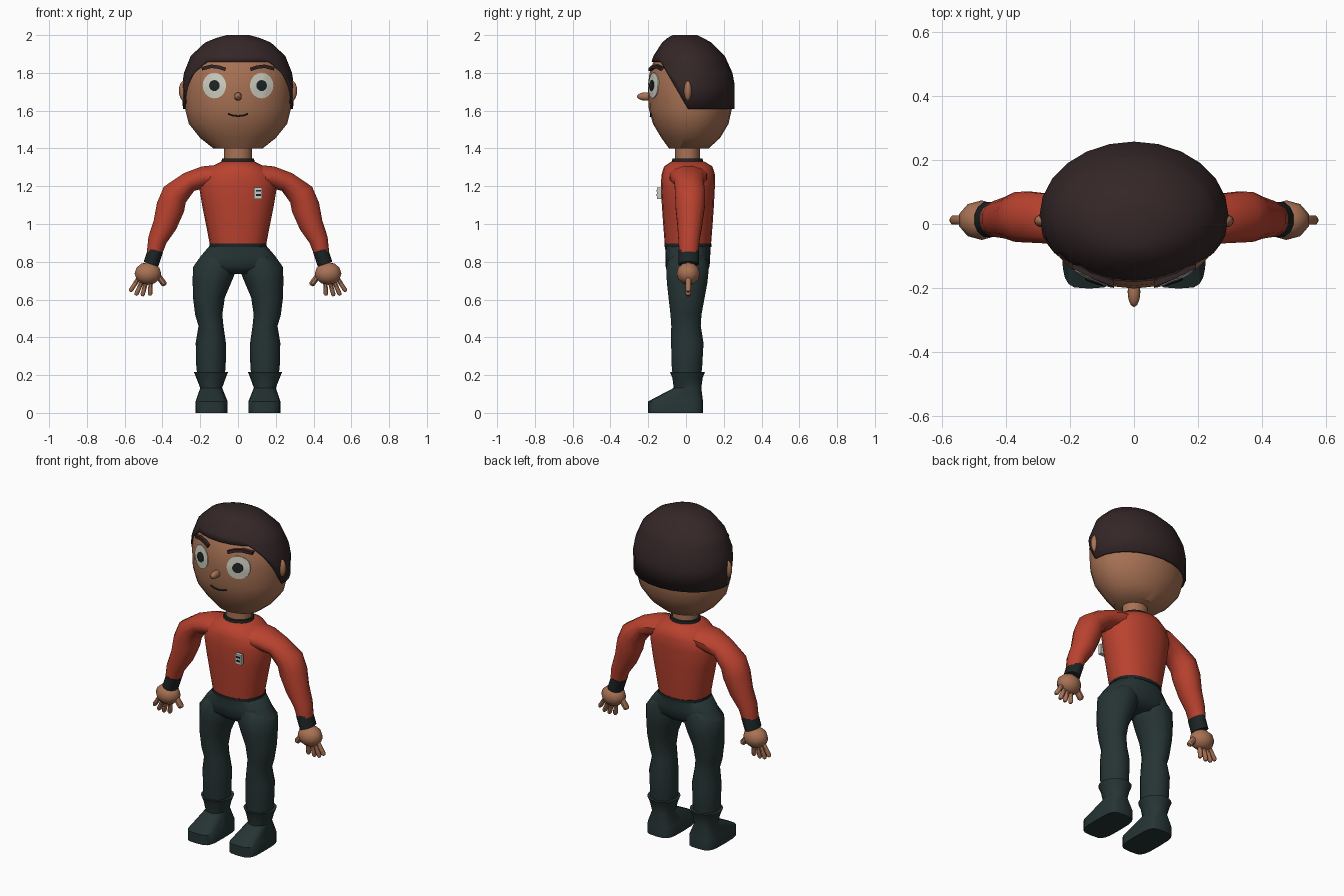
import bpy, bmesh, math
from mathutils import Vector
from mathutils.bvhtree import BVHTree

if "Cube" in bpy.data.objects:
    bpy.data.objects.remove(bpy.data.objects["Cube"])


def material(name, *rgb):
    m = bpy.data.materials.new(name)
    m.diffuse_color = [((c / 255 + 0.055) / 1.055) ** 2.4 for c in rgb] + [1]
    m.use_nodes = True
    m.node_tree.nodes["Principled BSDF"].inputs["Base Color"].default_value = m.diffuse_color
    return m


SKIN = material("skin", 168, 114, 84)
RED = material("red_shirt", 186, 66, 47)
HAIR = material("dark_brown_hair", 52, 38, 39)
DARK = material("dark_teal_cloth", 38, 52, 52)
TRIM = material("near_black_trim", 28, 36, 37)
WHITE = material("eye_white", 205, 205, 192)
GREY = material("badge_grey", 200, 200, 196)


def finish(name, bm, mat, angle=42):
    bmesh.ops.recalc_face_normals(bm, faces=bm.faces)
    me = bpy.data.meshes.new(name)
    bm.to_mesh(me)
    bm.free()
    me.materials.append(mat)
    ob = bpy.data.objects.new(name, me)
    bpy.context.collection.objects.link(ob)
    bpy.ops.object.select_all(action='DESELECT')
    ob.select_set(True)
    bpy.context.view_layer.objects.active = ob
    bpy.ops.object.shade_smooth_by_angle(angle=math.radians(angle))
    return ob


def skin_rings(rings, cap=True):
    """Bridge equal rings of points into a closed skin."""
    bm = bmesh.new()
    vs = [[bm.verts.new(p) for p in r] for r in rings]
    n = len(vs[0])
    for a, b in zip(vs, vs[1:]):
        for i in range(n):
            bm.faces.new((a[i], a[(i + 1) % n], b[(i + 1) % n], b[i]))
    if cap:
        bm.faces.new(vs[0][::-1])
    bm.faces.new(vs[-1])
    return bm


def sp(v, e):
    return math.copysign(abs(v) ** (2 / e), v)


def loft_bm(sections, sides=16, s=1, cap=True):
    """Stack of (super)ellipses: cx, cy, z, rx, ry, exponent."""
    rings = []
    for cx, cy, z, rx, ry, e in sections:
        ts = [2 * math.pi * i / sides for i in range(sides)]
        rings.append([(s * (cx + rx * sp(math.cos(t), e)), cy + ry * sp(math.sin(t), e), z) for t in ts])
    return skin_rings(rings, cap)


def tube(name, pts, mat, sides=10, s=1):
    """Tube through points x, y, z, radius in the xz plane, radius along y."""
    rings = []
    for i, (x, y, z, r, ry) in enumerate(pts):
        a, b = pts[max(i - 1, 0)], pts[min(i + 1, len(pts) - 1)]
        d = Vector((b[0] - a[0], 0, b[2] - a[2])).normalized()
        ring = []
        for k in range(sides):
            t = 2 * math.pi * (k + 0.5) / sides
            c = r * math.cos(t)
            ring.append((s * (x - d.z * c), y + ry * math.sin(t), z + d.x * c))
        rings.append(ring)
    return finish(name, skin_rings(rings), mat)


def ball(name, loc, rad, mat, u=12, v=8):
    bm = bmesh.new()
    bmesh.ops.create_uvsphere(bm, u_segments=u, v_segments=v, radius=1)
    for p in bm.verts:
        p.co = [p.co[i] * rad[i] + loc[i] for i in range(3)]
    return finish(name, bm, mat)


def box(name, loc, size, mat):
    bm = bmesh.new()
    bmesh.ops.create_cube(bm, size=1)
    for p in bm.verts:
        p.co = [p.co[i] * size[i] + loc[i] for i in range(3)]
    return finish(name, bm, mat)


def spans(rows):
    """Head sections from z, half width, front y, back y."""
    return [(0, (f + b) / 2, z, rx, (b - f) / 2, 2) for z, rx, f, b in rows]


# Head
head = loft_bm(spans([(1.40, .13, -.09, .12), (1.455, .20, -.13, .18), (1.53, .26, -.175, .225),
                      (1.61, .28, -.197, .243), (1.73, .284, -.202, .245), (1.80, .274, -.193, .233),
                      (1.88, .24, -.165, .195), (1.95, .165, -.115, .12)]), 24)
head_tree = BVHTree.FromBMesh(head)
finish("head", head, SKIN)


def face_y(x, z):
    return head_tree.ray_cast(Vector((x, -1, z)), Vector((0, 1, 0)))[0].y


# Hair cap, with the face opening cut away
hair = loft_bm(spans([(1.61, .292, -.205, .257), (1.735, .296, -.208, .258), (1.80, .286, -.202, .246),
                      (1.89, .25, -.172, .205), (1.96, .175, -.127, .135), (1.985, .115, -.098, .09),
                      (2.0, .06, -.07, .06)]), 24, cap=False)
low, slant = Vector((0, .01, 1.61)), Vector((0, -.25, -.145))
for co, no in ((Vector((0, 0, 1.86)), Vector((0, 0, 1))), (low, slant)):
    bmesh.ops.bisect_plane(hair, geom=hair.verts[:] + hair.edges[:] + hair.faces[:], plane_co=co, plane_no=no)
face_hole = [f for f in hair.faces if f.calc_center_median().z < 1.86
             and (f.calc_center_median() - low).dot(slant) > 0]
bmesh.ops.delete(hair, geom=face_hole, context='FACES')
hair_ob = finish("hair", hair, HAIR)
mod = hair_ob.modifiers.new("thickness", 'SOLIDIFY')
mod.thickness, mod.offset = .016, -1


# Face details
def disc(name, cx, cz, rx, rz, lift, mat, n=20):
    rings = []
    for k, back in ((1, -.012), (1, lift), (.75, lift), (.5, lift), (.2, lift)):
        ring = []
        for i in range(n):
            t = 2 * math.pi * i / n
            x, z = cx + k * rx * math.cos(t), cz + k * rz * math.sin(t)
            ring.append((x, face_y(x, z) - back, z))
        rings.append(ring)
    finish(name, skin_rings(rings), mat)


for s, side in ((1, "left"), (-1, "right")):
    disc(side + "_eye", s * .125, 1.733, .062, .068, .005, WHITE)
    disc(side + "_pupil", s * .125, 1.733, .028, .029, .009, TRIM)
    brow = [(.066, 1.818), (.10, 1.830), (.14, 1.835), (.192, 1.822)]
    tube(side + "_eyebrow", [(x, face_y(x, z) - .006, z, .013, .016) for x, z in brow], HAIR, 4, s)
    ball(side + "_ear", (s * .286, .01, 1.705), (.027, .021, .054), SKIN)
ball("nose", (0, -.212, 1.675), (.02, .048, .022), SKIN)
lips = [(-.052, 1.583), (-.03, 1.574), (0, 1.571), (.03, 1.574), (.052, 1.583)]
tube("mouth", [(x, face_y(x, z), z, .005, .007) for x, z in lips], TRIM, 6)

# Neck, collar, torso and waistband
finish("neck", loft_bm([(0, .008, z, .074, .066, 2) for z in (1.30, 1.43)]), SKIN)
finish("collar", loft_bm([(0, .008, 1.315, .092, .086, 2), (0, .008, 1.346, .084, .08, 2)]), TRIM)
finish("torso", loft_bm([(0, .01, .885, .148, .122, 2.2), (0, .01, 1.0, .17, .131, 2.2),
                         (0, .01, 1.1, .19, .138, 2.2), (0, .01, 1.2, .207, .143, 2.2),
                         (0, .012, 1.26, .19, .142, 2.2), (0, .012, 1.305, .14, .128, 2.1),
                         (0, .01, 1.332, .085, .085, 2)], 20), RED, 60)
finish("waistband", loft_bm([(0, .01, z, .152, .125, 2.2) for z in (.878, .896)], 20), TRIM)

# Badge with dark bars
box("badge", (.107, -.142, 1.162), (.042, .022, .06), GREY)
for z in (1.176, 1.154):
    box("badge_bar", (.109, -.154, z), (.026, .006, .009), TRIM)

# Trousers
finish("trouser_seat", loft_bm([(0, .008, .735, .13, .075, 2), (0, .008, .775, .236, .117, 2.2),
                                (0, .01, .83, .197, .118, 2.2), (0, .01, .885, .15, .121, 2.2)], 20), DARK, 60)
for s, side in ((1, "left"), (-1, "right")):
    legs = [(.143, .005, .17, .07, .075), (.143, .005, .25, .078, .083), (.144, .007, .37, .08, .088),
            (.143, .0, .46, .066, .08), (.155, .0, .52, .072, .084), (.154, .003, .61, .084, .098),
            (.138, .006, .69, .102, .110), (.121, .008, .77, .118, .116), (.095, .01, .83, .09, .10)]
    finish(side + "_trouser_leg", loft_bm([p + (2,) for p in legs], 14, s), DARK, 60)

    # Boot with flared cuff and square toe
    finish(side + "_boot", loft_bm([(.14, -.056, 0, .085, .146, 4), (.14, -.056, .06, .085, .146, 4),
                                    (.142, .008, .132, .058, .073, 2.3), (.143, .008, .185, .078, .08, 2),
                                    (.143, .008, .217, .091, .093, 2)], 20, s), DARK)

    # Sleeve and cuff
    tube(side + "_sleeve", [(.08, .012, 1.262, .055, .105), (.18, .012, 1.248, .06, .1),
                            (.26, .016, 1.222, .056, .08), (.335, .022, 1.155, .074, .082),
                            (.357, .022, 1.09, .078, .08), (.387, .02, .995, .066, .068),
                            (.427, .016, .915, .052, .058), (.443, .014, .845, .042, .052)], RED, 12, s)
    tube(side + "_cuff", [(.436, .014, .862, .042, .056), (.461, .014, .788, .042, .056)], TRIM, 12, s)

    # Hand
    ball(side + "_palm", (s * .477, .012, .738), (.074, .062, .06), SKIN, 10, 6)
    fingers = [((.525, .715), (.572, .642)), ((.507, .70), (.541, .622)),
               ((.487, .695), (.507, .618)), ((.462, .695), (.466, .622)), ((.43, .735), (.386, .675))]
    for (x0, z0), (x1, z1) in fingers:
        r = .017 if x1 < .4 else .0125
        xm, zm = x0 + (x1 - x0) * .88, z0 + (z1 - z0) * .88
        tube(side + "_finger", [(x0, .012, z0, r, r * 1.2), (xm, .012, zm, r, r * 1.2),
                                (x1, .012, z1, r * .55, r * .6)], SKIN, 8, s)
